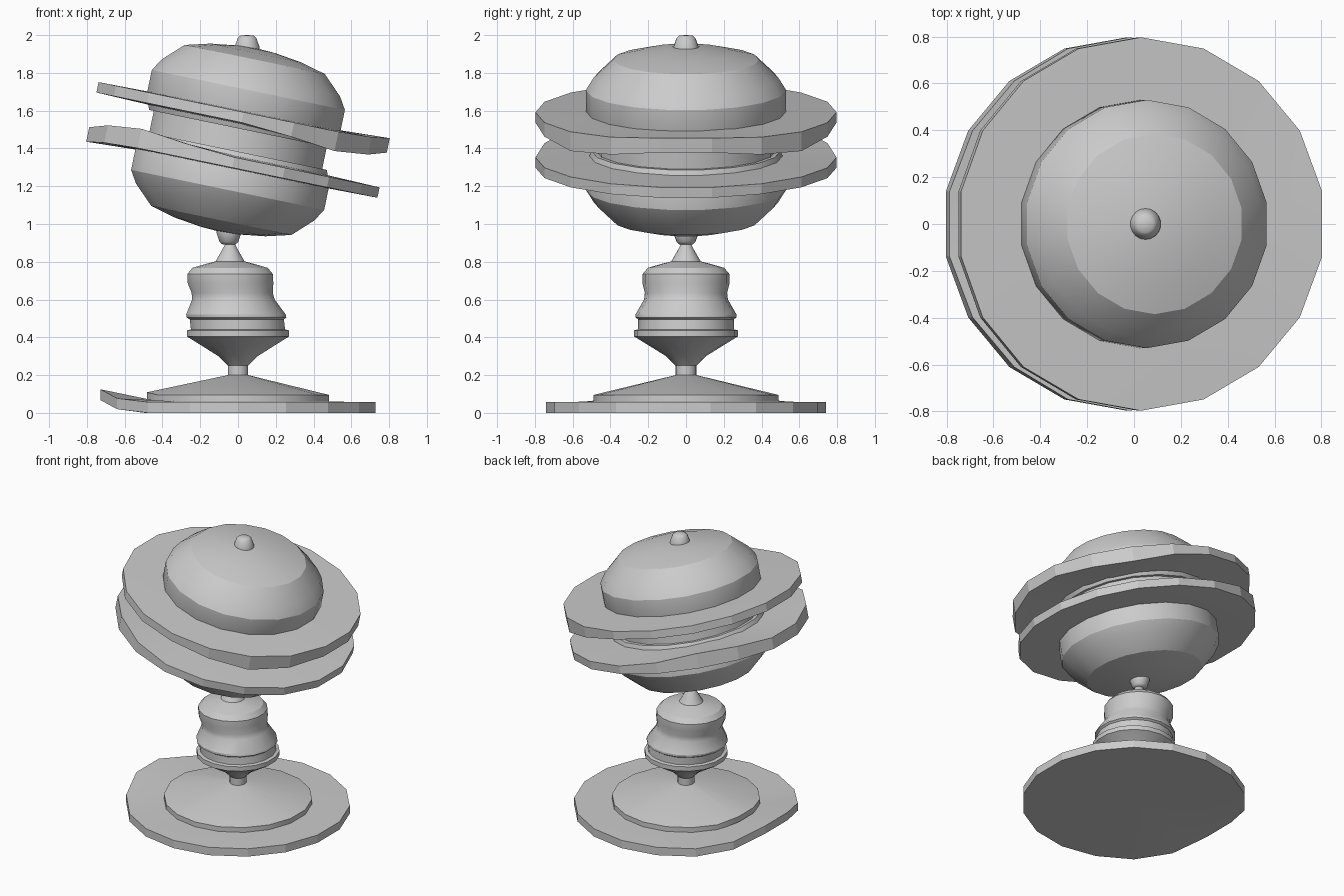
import bpy, bmesh
from math import sin, cos, radians, pi
from mathutils import Matrix

if "Cube" in bpy.data.objects:
    bpy.data.objects.remove(bpy.data.objects["Cube"])

SIDES = 18
CENTRE_Z = 1.445
TILT = radians(11.7)


def lathe(name, profile, deform=None, matrix=None, angle=28):
    """Revolve (radius, z) points, bottom to top; deform(x, y, z, deg, index)."""
    bm = bmesh.new()
    rings = []
    for i, (r, z) in enumerate(profile):
        n = SIDES if r > 0 else 1
        ring = []
        for k in range(n):
            deg = 10 + 20 * k
            p = (r * cos(radians(deg)), r * sin(radians(deg)), z)
            if deform:
                p = deform(*p, deg, i)
            ring.append(bm.verts.new(p))
        rings.append(ring)
    for a, b in zip(rings, rings[1:]):
        for k in range(SIDES):
            j = (k + 1) % SIDES
            if len(a) == 1:
                bm.faces.new((a[0], b[j], b[k]))
            elif len(b) == 1:
                bm.faces.new((a[k], a[j], b[0]))
            else:
                bm.faces.new((a[k], a[j], b[j], b[k]))
    bmesh.ops.recalc_face_normals(bm, faces=bm.faces)
    if matrix:
        bm.transform(matrix)
    mesh = bpy.data.meshes.new(name)
    bm.to_mesh(mesh)
    bm.free()
    ob = bpy.data.objects.new(name, mesh)
    bpy.context.collection.objects.link(ob)
    bpy.ops.object.select_all(action='DESELECT')
    ob.select_set(True)
    bpy.context.view_layer.objects.active = ob
    bpy.ops.object.shade_smooth_by_angle(angle=radians(angle))
    return ob


# Base plate, curled up on its left edge
def curl(x, y, z, deg, i):
    if i in (2, 3):
        z += {170: .068, 190: .068, 150: .02, 210: .02}.get(deg, 0)
    return x, y, z


lathe("base_plate", [(0, 0), (.5, 0), (.74, 0), (.74, .057), (.48, .06), (0, .06)],
      curl, angle=15)


# Shallow cone on the base
def nudge(x, y, z, deg, i):
    return x, y, z + (.014 if i in (1, 2) and deg in (170, 190) else 0)


lathe("base_cone", [(0, .05), (.49, .055), (.49, .095), (.055, .2), (0, .2)], nudge)


# Turned pedestal, leaning left as it rises
def lean(x, y, z, deg, i):
    return x - .042 * min(1, max(0, (z - .46) / .24)), y, z


lathe("pedestal", [(0, .19), (.055, .19), (.055, .25), (.105, .3), (.275, .405),
                   (.275, .437), (.253, .442), (.253, .495), (.268, .505), (.268, .52),
                   (.222, .6), (.218, .635), (.23, .685), (.23, .735), (.202, .768),
                   (.125, .79), (.078, .802), (.05, .85), (.028, .89), (0, .93)], lean)

# Tilted body: two mirrored halves around the centre
place = Matrix.Translation((0, 0, CENTRE_Z))
tilt = Matrix.Rotation(TILT, 4, 'Y')
flip = Matrix.Rotation(pi, 4, 'Y')


# Warped brim: sags near the right, lifts at the right end
def warp(x, y, z, deg, i):
    d = min(deg, 360 - deg)
    if i == 2:
        z += {10: 0, 30: -.03, 50: -.048, 70: -.02}.get(d, 0)
    elif i == 3:
        z += {10: .022, 30: .008}.get(d, 0)
    return x, y, z


for half, turn in (("upper", Matrix.Identity(4)), ("lower", flip)):
    m = place @ turn @ tilt
    lathe(half + "_brim", [(0, .08), (.45, .085), (.797, .094), (.797, .15),
                           (.48, .155), (0, .155)], warp, m, angle=15)
    lathe(half + "_dome", [(0, .06), (.5, .06), (.53, .13), (.53, .27), (.49, .335),
                           (.385, .435), (.25, .47), (.1, .49), (0, .495)], None, m)
    # Upright knob at the pole
    lathe(half + "_knob", [(0, .46), (.068, .465), (.066, .495), (.05, .54),
                           (.035, .553), (0, .555)], None,
          place @ turn @ Matrix.Translation((.048, 0, 0)), angle=50)

# Core joining the halves
lathe("core", [(0, -.13), (.475, -.13), (.475, .13), (0, .13)], None, place @ tilt)
